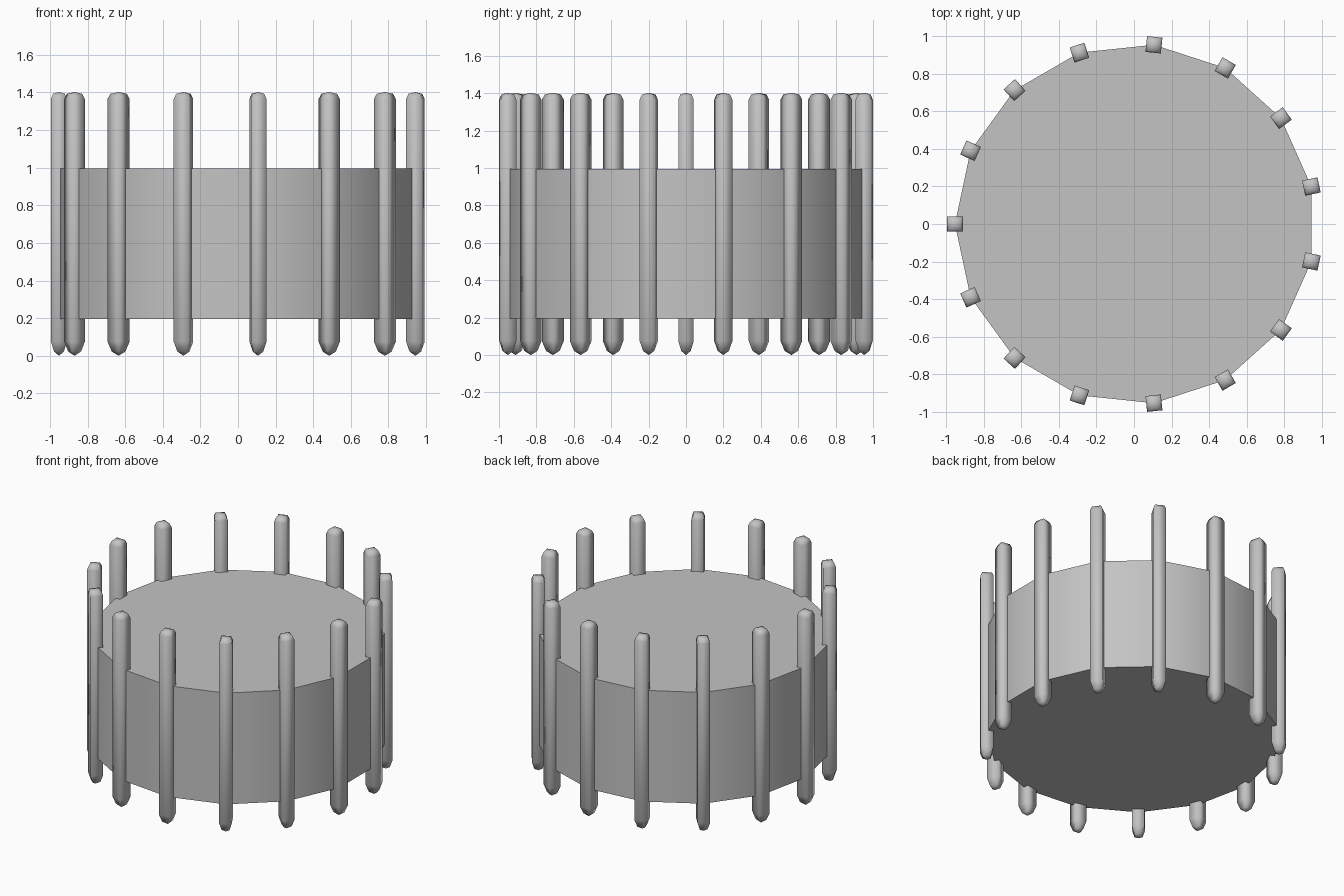
import bpy, bmesh, math

if "Cube" in bpy.data.objects:
    bpy.data.objects.remove(bpy.data.objects["Cube"])

N = 15            # number of posts and drum sides
SHIFT = 0.006     # recentre the odd-sided ring on x = 0
R = 0.958

grey = bpy.data.materials.new("plain grey")
grey.diffuse_color = (0.55, 0.55, 0.55, 1)
grey.use_nodes = True
grey.node_tree.nodes["Principled BSDF"].inputs["Base Color"].default_value = grey.diffuse_color


def finish(bm, name, angle):
    bmesh.ops.recalc_face_normals(bm, faces=bm.faces)
    me = bpy.data.meshes.new(name)
    bm.to_mesh(me)
    bm.free()
    me.materials.append(grey)
    ob = bpy.data.objects.new(name, me)
    bpy.context.collection.objects.link(ob)
    bpy.ops.object.select_all(action='DESELECT')
    ob.select_set(True)
    bpy.context.view_layer.objects.active = ob
    bpy.ops.object.shade_smooth_by_angle(angle=math.radians(angle))
    return ob


def skin(bm, rings):
    for a, b in zip(rings, rings[1:]):
        n = len(a)
        for i in range(n):
            j = (i + 1) % n
            bm.faces.new((a[i], a[j], b[j], b[i]))


# drum: solid 15-sided prism with its corners at the posts
bm = bmesh.new()
rings = []
for z in (0.195, 0.995):
    rings.append([bm.verts.new((SHIFT + R * math.cos(math.radians(12 + 24 * k)),
                                R * math.sin(math.radians(12 + 24 * k)), z))
                  for k in range(N)])
skin(bm, rings)
bm.faces.new(rings[0])
bm.faces.new(rings[1])
finish(bm, "drum", 30)

# posts: square bars, blunt at the top and tapered to a point at the bottom
for k in range(N):
    a = math.radians(12 + 24 * k)
    c, s = math.cos(a), math.sin(a)
    bm = bmesh.new()

    def point(r, t, z):
        return bm.verts.new((SHIFT + (R + r) * c - t * s, (R + r) * s + t * c, z))

    rings = []
    for z, f in ((0.022, 0.62), (0.075, 1), (1.365, 1), (1.393, 0.74)):
        h, w = 0.042 * f, 0.041 * f
        rings.append([point(h, w, z), point(-h, w, z), point(-h, -w, z), point(h, -w, z)])
    skin(bm, rings)
    for ring, z in ((rings[0], 0.0), (rings[-1], 1.402)):
        tip = point(0, 0, z)
        for i in range(4):
            bm.faces.new((ring[i], ring[(i + 1) % 4], tip))
    finish(bm, "post_%02d" % (k + 1), 180)
